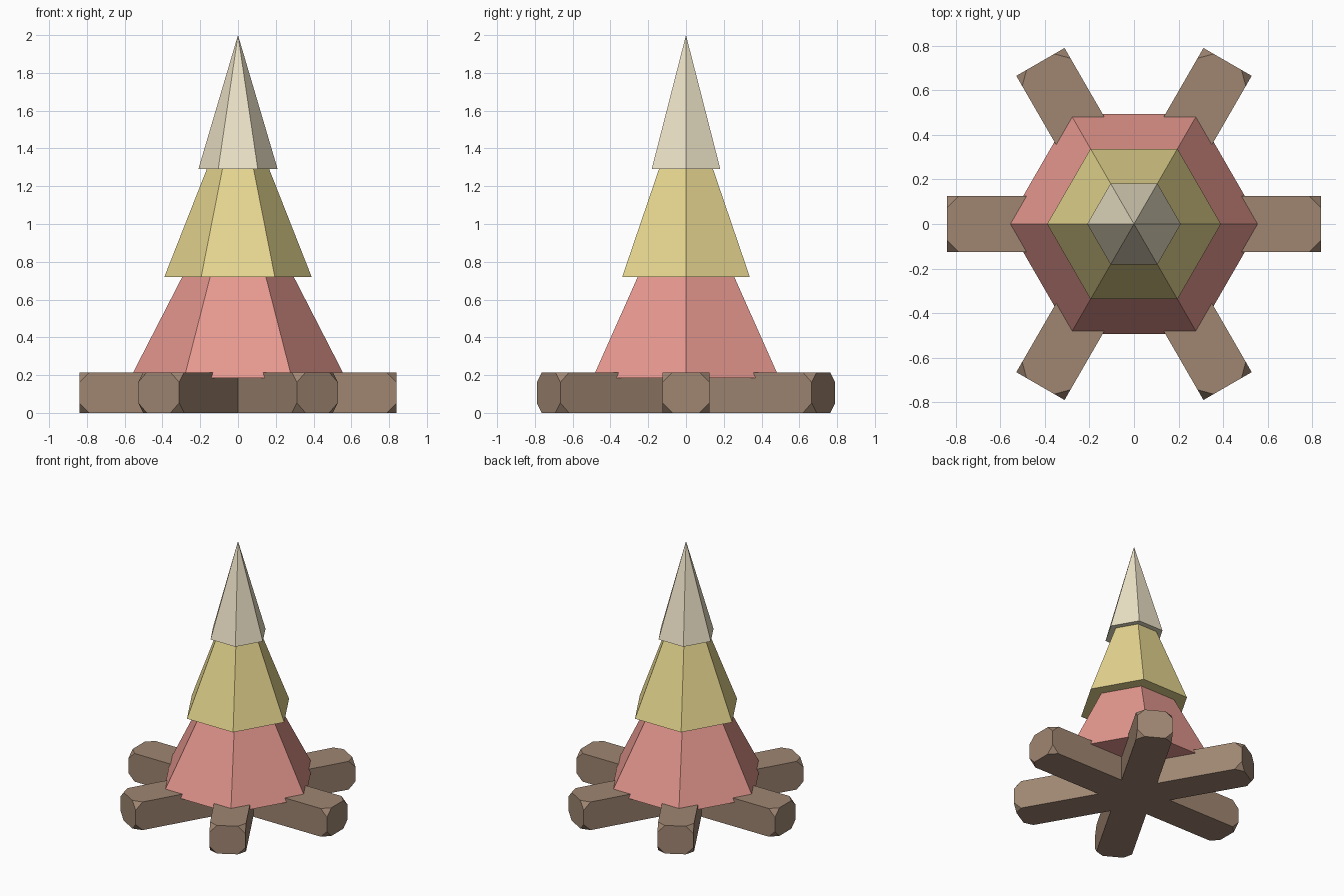
import bpy, bmesh
from math import cos, sin, pi
from mathutils import Matrix

if "Cube" in bpy.data.objects:
    bpy.data.objects.remove(bpy.data.objects["Cube"])


def material(name, color):
    m = bpy.data.materials.new(name)
    m.diffuse_color = (*color, 1)
    m.use_nodes = True
    m.node_tree.nodes["Principled BSDF"].inputs["Base Color"].default_value = m.diffuse_color
    return m


def finish(name, bm, mat):
    bmesh.ops.recalc_face_normals(bm, faces=bm.faces)
    me = bpy.data.meshes.new(name)
    bm.to_mesh(me)
    bm.free()
    me.materials.append(mat)
    ob = bpy.data.objects.new(name, me)
    bpy.context.collection.objects.link(ob)
    return ob


def hex_cone(name, radius, z0, z1, mat):
    """Six-sided closed cone with corners on the x axis."""
    bm = bmesh.new()
    ring = [bm.verts.new((radius * cos(i * pi / 3), radius * sin(i * pi / 3), z0))
            for i in range(6)]
    apex = bm.verts.new((0, 0, z1))
    bm.faces.new(ring)
    for i in range(6):
        bm.faces.new((ring[i], ring[(i + 1) % 6], apex))
    return finish(name, bm, mat)


def log(name, angle, mat):
    """Box-shaped log through the centre with its corners cut off."""
    bm = bmesh.new()
    bmesh.ops.create_cube(bm, size=1)
    bmesh.ops.scale(bm, vec=(1.68, 0.25, 0.215), verts=bm.verts)
    bmesh.ops.bevel(bm, geom=bm.verts[:], offset=0.053, segments=1,
                    affect='VERTICES', profile=0.5)
    bm.transform(Matrix.Translation((0, 0, 0.1075)) @ Matrix.Rotation(angle, 4, 'Z'))
    return finish(name, bm, mat)


wood = material("wood", (0.35, 0.24, 0.17))
red = material("outer_flame", (0.8, 0.32, 0.28))
yellow = material("middle_flame", (0.8, 0.68, 0.28))
cream = material("flame_tip", (0.84, 0.76, 0.57))

# Crossed logs
for i in range(3):
    log(f"log_{i + 1}", i * pi / 3, wood)

# Stacked flame tiers
hex_cone("flame_bottom", 0.57, 0.185, 1.295, red)
hex_cone("flame_middle", 0.39, 0.72, 1.71, yellow)
hex_cone("flame_top", 0.21, 1.29, 2.0, cream)
